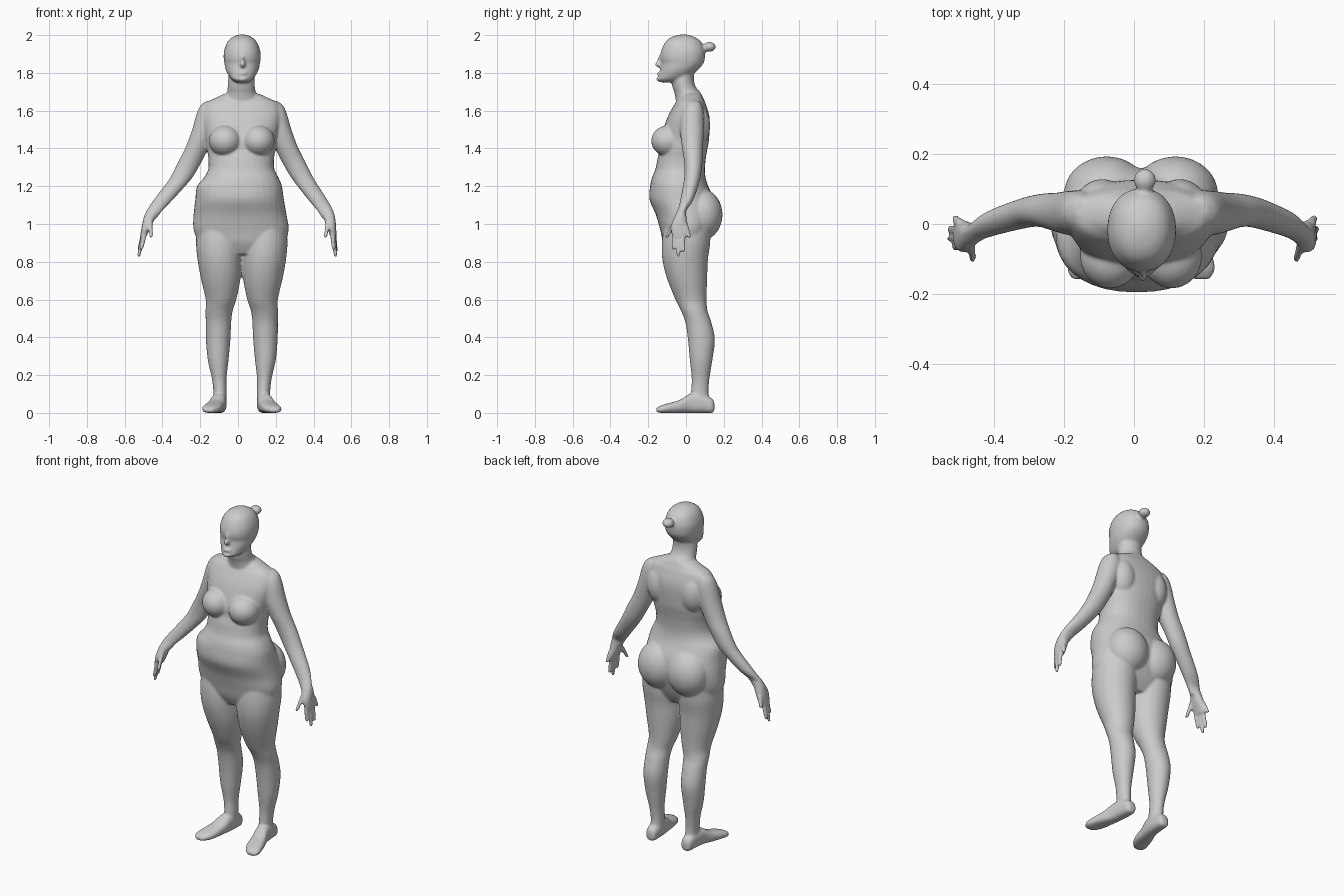
import bpy, bmesh, math
from mathutils import Matrix, Vector

bm = bmesh.new()
MID = 0.02          # body mid-plane in x


def curve(p0, p1, p2, p3, t):
    return [0.5 * (2*b + (c-a)*t + (2*a-5*b+4*c-d)*t*t + (3*b-a-3*c+d)*t**3)
            for a, b, c, d in zip(p0, p1, p2, p3)]


def stack(rings, power=2.0, axis="z", fx=lambda x, z: x, n=36, sub=5):
    """Loft of super-ellipse rings (t, a0, a1, b0, b1) smoothed along its axis."""
    last = len(rings) - 1
    fine = []
    for i in range(last):
        pts = [rings[max(0, min(last, i + k))] for k in (-1, 0, 1, 2)]
        fine += [curve(*pts, j / sub) for j in range(sub)]
    fine.append(rings[-1])
    loops = []
    for t, a0, a1, b0, b1 in fine:
        loop = []
        for k in range(n):
            c, s = math.cos(2*math.pi*k/n), math.sin(2*math.pi*k/n)
            a = (a0+a1)/2 + (a1-a0)/2 * math.copysign(abs(c)**(2/power), c)
            b = (b0+b1)/2 + (b1-b0)/2 * math.copysign(abs(s)**(2/power), s)
            x, y, z = (a, b, t) if axis == "z" else (a, t, b)
            loop.append(bm.verts.new((fx(x, z), y, z)))
        loops.append(loop)
    for p, q in zip(loops, loops[1:]):
        for k in range(n):
            bm.faces.new((p[k], p[(k+1) % n], q[(k+1) % n], q[k]))
    bm.faces.new(loops[0])
    bm.faces.new(loops[-1])


def blob(c, r):
    m = Matrix.Translation(Vector(c)) @ Matrix.Diagonal((*r, 1))
    bmesh.ops.create_uvsphere(bm, u_segments=32, v_segments=20, radius=1, matrix=m)


# Torso from the shoulders to the crotch
stack([(1.69, -.07, .11, -.03, .08), (1.665, -.125, .165, -.04, .092),
       (1.635, -.175, .215, -.06, .105), (1.56, -.19, .23, -.1, .125),
       (1.45, -.172, .205, -.135, .122), (1.395, -.165, .2, -.138, .113),
       (1.35, -.157, .191, -.15, .105), (1.29, -.158, .193, -.162, .1),
       (1.245, -.18, .215, -.18, .104), (1.2, -.217, .233, -.19, .118),
       (1.13, -.226, .243, -.193, .15), (1.05, -.235, .257, -.16, .16),
       (.97, -.235, .268, -.137, .14), (.9, -.2, .24, -.12, .115),
       (.84, -.1, .14, -.09, .08)], power=2.25)

# Neck
stack([(1.82, -.045, .085, -.06, .045), (1.76, -.053, .088, -.075, .042),
       (1.72, -.055, .09, -.07, .055), (1.69, -.06, .097, -.06, .08),
       (1.63, -.08, .12, -.05, .09)])

# Head, bun and face
hx = .022
stack([(z, hx-w, hx+w, y0, y1) for z, w, y0, y1 in (
    (2.003, .015, -.03, .005), (1.99, .05, -.075, .045), (1.965, .077, -.108, .08),
    (1.92, .095, -.13, .1), (1.88, .098, -.136, .1), (1.85, .094, -.13, .092),
    (1.82, .088, -.135, .068), (1.79, .074, -.142, .035), (1.765, .055, -.15, 0),
    (1.75, .03, -.135, -.02))], power=2.15)
blob((.031, .125, 1.938), (.032, .033, .026))
blob((.029, .098, 1.93), (.02, .03, .02))
blob((.025, -.138, 1.845), (.014, .028, .018))
blob((.024, -.133, 1.868), (.009, .018, .03))
blob((.024, -.133, 1.795), (.028, .02, .013))
blob((.024, -.137, 1.767), (.025, .02, .014))

# Fingers: base y, tip y, base x, tip x, base z, tip z
FINGERS = [(-.062, -.067, .497, .507, .97, .862), (-.04, -.041, .503, .517, .97, .825),
           (-.018, -.014, .505, .52, .97, .85), (0, .018, .503, .515, .99, .925),
           (-.055, -.104, .478, .462, 1.02, .925)]

for side in (1, -1):
    def mirror(x, z):
        return x if side > 0 else 2*MID - x

    def swing(x, z):      # the other arm hangs a little further out
        return x if side > 0 else 2*MID - x - max(0, 1.24 - z) * .12

    # Breast, buttock and shoulder blade
    blob((MID + side*.088, -.092, 1.44), (.086, .092, .083))
    blob((MID + side*.098, .085, 1.05), (.122, .108, .135))
    blob((MID + side*.11, .06, 1.52), (.075, .068, .11))

    # Leg
    stack([(1.0, .03, .255, -.115, .13), (.9, .018, .262, -.128, .128),
           (.81, .021, .254, -.125, .116), (.71, .027, .236, -.1, .112),
           (.6, .049, .211, -.056, .109), (.54, .068, .212, -.026, .114),
           (.48, .076, .211, -.004, .134), (.39, .08, .21, .01, .153),
           (.28, .09, .2, .02, .14), (.18, .101, .178, .03, .124),
           (.1, .1, .17, .026, .12), (.03, .1, .172, .02, .135)], fx=mirror)

    # Foot
    stack([(.15, .122, .152, .012, .05), (.138, .106, .168, 0, .075),
           (.08, .1, .177, 0, .1), (.02, .104, .186, 0, .1),
           (-.03, .113, .205, 0, .07), (-.09, .124, .224, 0, .052),
           (-.13, .142, .231, 0, .04), (-.157, .168, .217, .004, .026)],
          power=2.6, axis="y", fx=mirror)

    # Arm from shoulder to wrist
    stack([(1.65, .17, .21, .015, .07), (1.625, .14, .24, -.012, .085),
           (1.58, .13, .26, -.03, .095), (1.5, .155, .283, -.032, .095),
           (1.41, .192, .316, -.022, .09), (1.33, .232, .356, -.01, .087),
           (1.24, .285, .402, -.01, .075), (1.13, .37, .472, -.03, .04),
           (1.07, .42, .505, -.044, .002), (1.03, .445, .516, -.055, 0)], fx=swing)

    # Palm
    stack([(1.08, .43, .495, -.042, 0), (1.04, .45, .513, -.06, .002),
           (.99, .468, .519, -.08, .01), (.95, .483, .521, -.076, .01),
           (.93, .49, .519, -.066, .002)], fx=swing, power=2.3)

    for y0, y1, x0, x1, z0, z1 in FINGERS:
        rings = []
        for t, r in ((0, .013), (.35, .0125), (.7, .0115), (.92, .01), (1, .005)):
            x, y, z = x0 + (x1-x0)*t, y0 + (y1-y0)*t, z0 + (z1-z0)*t
            rings.append((z, x-r, x+r, y-r, y+r))
        stack(rings, fx=swing, n=16)

bmesh.ops.recalc_face_normals(bm, faces=bm.faces)
mesh = bpy.data.meshes.new("body")
bm.to_mesh(mesh)
bm.free()
body = bpy.data.objects.new("body", mesh)
bpy.context.collection.objects.link(body)

# Fuse all parts into one smooth skin
fuse = body.modifiers.new("fuse", "REMESH")
fuse.mode = "VOXEL"
fuse.voxel_size = .006
fuse.use_smooth_shade = True
soften = body.modifiers.new("soften", "SMOOTH")
soften.factor = .5
soften.iterations = 10
